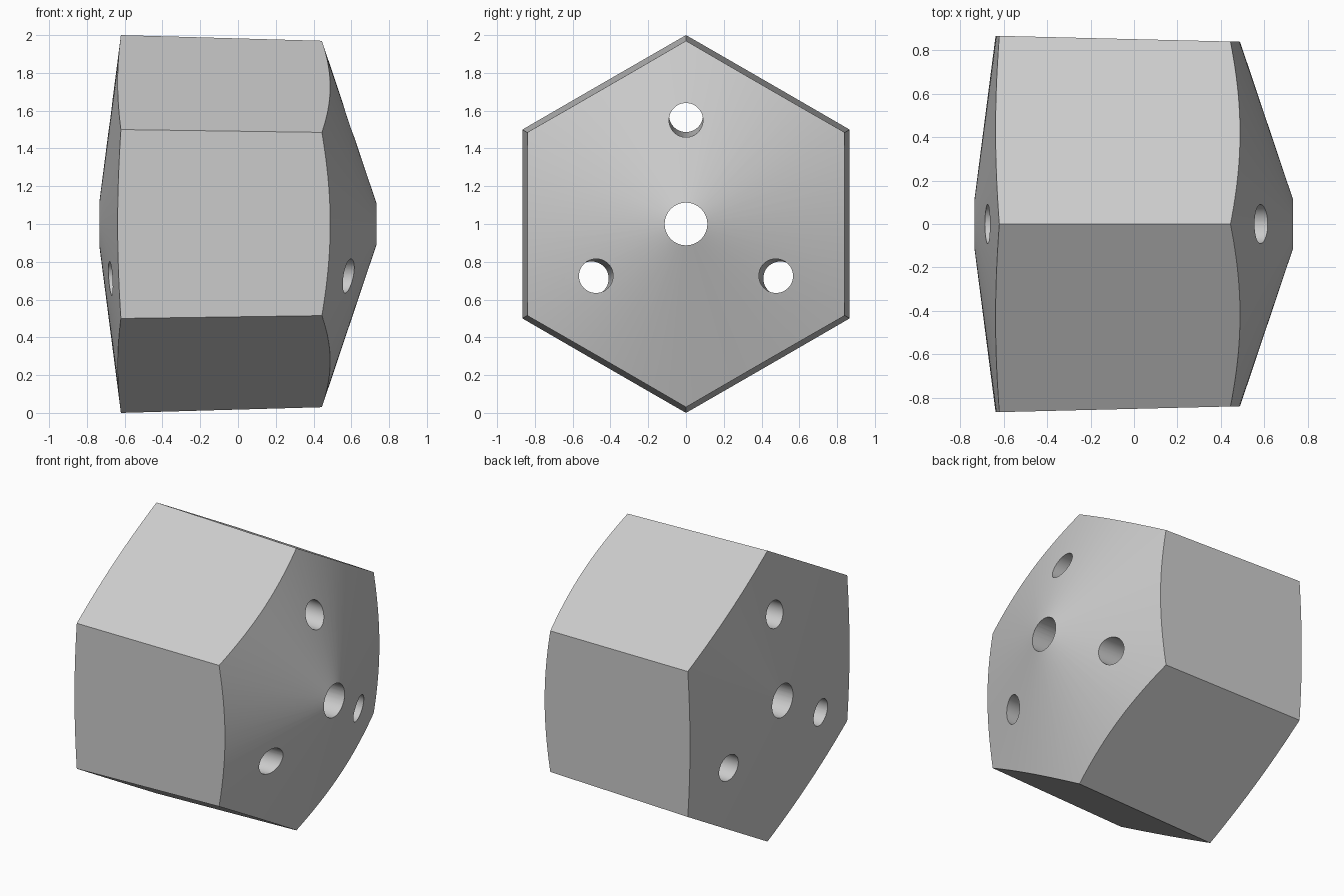
import bpy, bmesh
from math import sin, cos, pi, radians
from mathutils import Matrix

cube = bpy.data.objects.get("Cube")
if cube:
    bpy.data.objects.remove(cube, do_unlink=True)

TAPER = 0.0283   # the flat sides lean in toward +x
LEAN = 0.021     # so do the outer holes

grey = bpy.data.materials.new("plain_grey")
grey.use_nodes = True
grey.diffuse_color = (0.6, 0.6, 0.6, 1)
grey.node_tree.nodes["Principled BSDF"].inputs["Base Color"].default_value = (0.6, 0.6, 0.6, 1)


def loft(name, rings, sides, turn=0.0):
    """Closed solid along x from rings of (x, radius, height of centre)."""
    bm = bmesh.new()
    loops = []
    for x, r, h in rings:
        angles = [2 * pi * i / sides for i in range(sides)]
        loops.append([bm.verts.new((x, r * sin(a), h + r * cos(a))) for a in angles])
    for a, b in zip(loops, loops[1:]):
        for i in range(sides):
            j = (i + 1) % sides
            bm.faces.new((a[i], a[j], b[j], b[i]))
    bm.faces.new(loops[0])
    bm.faces.new(loops[-1])
    bmesh.ops.recalc_face_normals(bm, faces=bm.faces)
    bm.transform(Matrix.Translation((0, 0, 1)) @ Matrix.Rotation(turn, 4, 'X'))
    mesh = bpy.data.meshes.new(name)
    bm.to_mesh(mesh)
    bm.free()
    mesh.materials.append(grey)
    obj = bpy.data.objects.new(name, mesh)
    bpy.context.collection.objects.link(obj)
    return obj


def combine(body, tool, operation):
    mod = body.modifiers.new(operation, 'BOOLEAN')
    mod.operation, mod.object, mod.solver = operation, tool, 'EXACT'
    bpy.ops.object.modifier_apply(modifier=mod.name)
    bpy.data.objects.remove(tool, do_unlink=True)


# Tapered hexagonal body
body = loft("hexagonal_block", [(x, 1 - TAPER * (x + 0.62), 0) for x in (-1, 1)], 6)
bpy.context.view_layer.objects.active = body
body.select_set(True)

# Central bore and three leaning outer holes, drilled while the ends are flat
combine(body, loft("bore_cutter", [(x, 0.113, 0) for x in (-1.2, 1.2)], 48), 'DIFFERENCE')
for k in range(3):
    path = [(x, 0.09, 0.55 - LEAN * (x - 0.58)) for x in (-1.2, 1.2)]
    combine(body, loft("hole_cutter", path, 48, radians(120 * k)), 'DIFFERENCE')

# Conical ends: shallow at -x, steep at +x
ends = [(-0.749 + 0.129 * r, r, 0) for r in (0.03, 1.3)]
ends += [(0.77 - 0.336 * r, r, 0) for r in (1.3, 0.03)]
combine(body, loft("conical_ends", ends, 120, radians(1.1)), 'INTERSECT')

bpy.ops.object.shade_smooth_by_angle(angle=radians(25))
